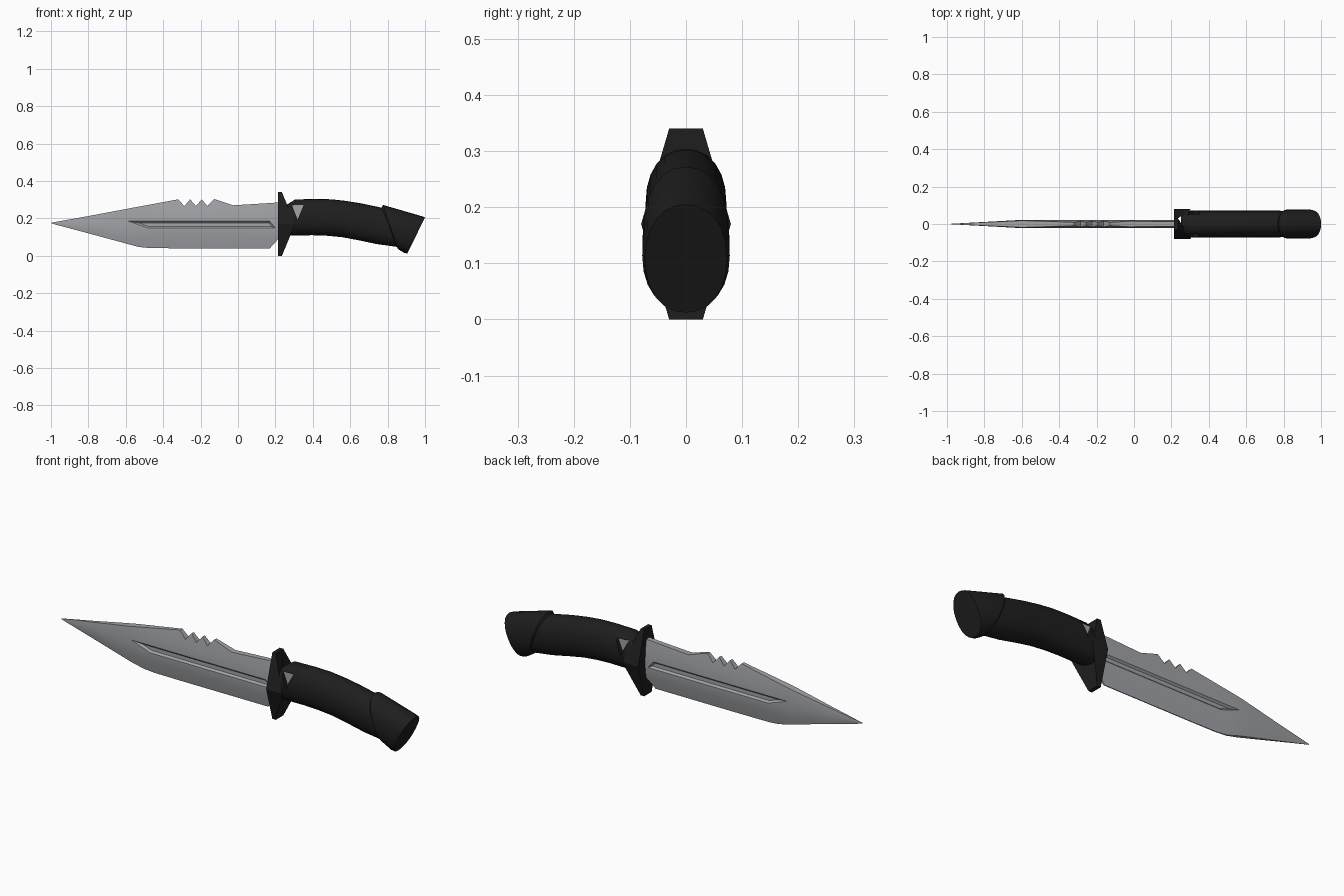
import bpy, bmesh, math

if "Cube" in bpy.data.objects:
    bpy.data.objects.remove(bpy.data.objects["Cube"])


def material(name, rgb):
    m = bpy.data.materials.new(name)
    m.diffuse_color = (*rgb, 1)
    m.use_nodes = True
    m.node_tree.nodes["Principled BSDF"].inputs["Base Color"].default_value = m.diffuse_color
    return m


STEEL = material("steel grey", (0.36, 0.37, 0.39))
BLACK = material("matte black", (0.013, 0.013, 0.013))


def loft(name, rings, mat, smooth=None):
    """Closed skin through equal-length rings of points."""
    bm = bmesh.new()
    vs = [[bm.verts.new(p) for p in r] for r in rings]
    n = len(vs[0])
    for a, b in zip(vs, vs[1:]):
        for i in range(n):
            j = (i + 1) % n
            bm.faces.new((a[i], a[j], b[j], b[i]))
    bm.faces.new(vs[0])
    bm.faces.new(vs[-1])
    bmesh.ops.recalc_face_normals(bm, faces=bm.faces)
    me = bpy.data.meshes.new(name)
    bm.to_mesh(me)
    bm.free()
    me.materials.append(mat)
    ob = bpy.data.objects.new(name, me)
    bpy.context.collection.objects.link(ob)
    if smooth:
        shade(ob, smooth)
    return ob


def activate(ob):
    bpy.ops.object.select_all(action='DESELECT')
    ob.select_set(True)
    bpy.context.view_layer.objects.active = ob


def shade(ob, angle):
    activate(ob)
    bpy.ops.object.shade_smooth_by_angle(angle=math.radians(angle))


def cut(ob, cutter):
    activate(ob)
    mod = ob.modifiers.new("cut", 'BOOLEAN')
    mod.operation = 'DIFFERENCE'
    mod.solver = 'EXACT'
    mod.object = cutter
    bpy.ops.object.modifier_apply(modifier=mod.name)
    bpy.data.objects.remove(cutter)


def oval(top, bottom, hw, n=24, power=0.92):
    """Slightly squared oval ring between a top and a bottom point."""
    pts = []
    for i in range(n):
        a = 2 * math.pi * i / n
        c, s = math.cos(a), math.sin(a)
        t = 0.5 + 0.5 * math.copysign(abs(c) ** power, c)
        pts.append((bottom[0] + (top[0] - bottom[0]) * t,
                    hw * math.copysign(abs(s) ** power, s),
                    bottom[1] + (top[1] - bottom[1]) * t))
    return pts


# Blade: lens-shaped sections at stations (x, spine z, edge z)
stations = [(-0.998, 0.177, 0.173), (-0.8, 0.2125, 0.12), (-0.6, 0.25, 0.066),
            (-0.53, 0.263, 0.047), (-0.47, 0.274, 0.041), (-0.32, 0.302, 0.04)]
stations += [(-0.287 + 0.031 * i, 0.266 if i % 2 == 0 else 0.302, 0.04) for i in range(5)]
stations += [(-0.128, 0.304, 0.04), (-0.025, 0.27, 0.04),
             (0.17, 0.282, 0.04), (0.225, 0.286, 0.1)]


def blade_section(x, top, bottom):
    s = min(1, (x + 1) / 0.4)

    def half(z):
        d = (z - 0.175) / s
        if d > 0.015:
            return 0.022 * s * (1 - 0.6 * min(1, (d - 0.015) / 0.11) ** 2)
        if d < -0.03:
            return 0.022 * s * (1 - 0.9 * min(1, (-d - 0.03) / 0.105) ** 1.5)
        return 0.022 * s

    zs = [top, 0.175 + 0.06 * s, 0.175 + 0.015 * s, 0.175 - 0.03 * s,
          0.175 - 0.072 * s, bottom]
    if s < 0.1:
        zs = [top + (bottom - top) * i / 5 for i in range(6)]
    return ([(x, -half(z), z) for z in zs] +
            [(x, half(z), z) for z in reversed(zs)])


blade = loft("blade", [blade_section(*p) for p in stations], STEEL)


# Long groove with sloped walls on both sides of the blade
def groove_ring(d, y):
    return [(-0.585 + 5.8 * d, y, 0.185 - d), (0.17 - 0.477 * d, y, 0.185 - d),
            (0.2 - 2.1 * d, y, 0.148 + d), (-0.48 + 0.17 * d, y, 0.148 + d)]


for side in (-1, 1):
    cut(blade, loft("groove_cutter", [groove_ring(0.009, side * 0.013),
                                      groove_ring(-0.009, side * 0.031)], STEEL))
shade(blade, 25)

# Guard: hexagonal plate, thickest at mid height
hexagon = [(-0.03, 0.34), (0.03, 0.34), (0.08, 0.17),
           (0.03, 0), (-0.03, 0), (-0.08, 0.17)]
loft("guard", [[(0.215, y, z) for y, z in hexagon],
               [(0.305 - 0.07 * abs(z - 0.17) / 0.17, y, z) for y, z in hexagon]], BLACK)

# Curved grip
grip = loft("grip", [oval(*r) for r in [
    ((0.25, 0.265), (0.25, 0.115), 0.062),
    ((0.272, 0.28), (0.272, 0.109), 0.068),
    ((0.305, 0.301), (0.295, 0.109), 0.072),
    ((0.41, 0.304), (0.40, 0.110), 0.072),
    ((0.50, 0.302), (0.48, 0.107), 0.072),
    ((0.58, 0.293), (0.56, 0.099), 0.072),
    ((0.66, 0.280), (0.64, 0.084), 0.072),
    ((0.76, 0.259), (0.74, 0.063), 0.072),
    ((0.86, 0.235), (0.87, 0.045), 0.068)]], BLACK)


# Triangular window in the grip with the metal tang inside
def triangle(grow, y):
    cx, cz = 0.319, 0.245
    return [(cx + (x - cx) * grow, y, cz + (z - cz) * grow)
            for x, z in ((0.287, 0.272), (0.352, 0.272), (0.319, 0.192))]


for side in (-1, 1):
    cut(grip, loft("window_cutter", [triangle(1, side * 0.04),
                                     triangle(1, side * 0.1)], BLACK))
shade(grip, 35)
loft("tang_plate", [triangle(0.97, -0.047), triangle(0.97, 0.047)], STEEL)

# Flared pommel with a slanted flat end
loft("pommel", [oval(*r) for r in [
    ((0.765, 0.25), (0.85, 0.046), 0.066),
    ((0.775, 0.272), (0.857, 0.035), 0.077),
    ((0.985, 0.211), (0.888, 0.016), 0.078),
    ((1.0, 0.205), (0.905, 0.012), 0.073)]], BLACK, 35)
